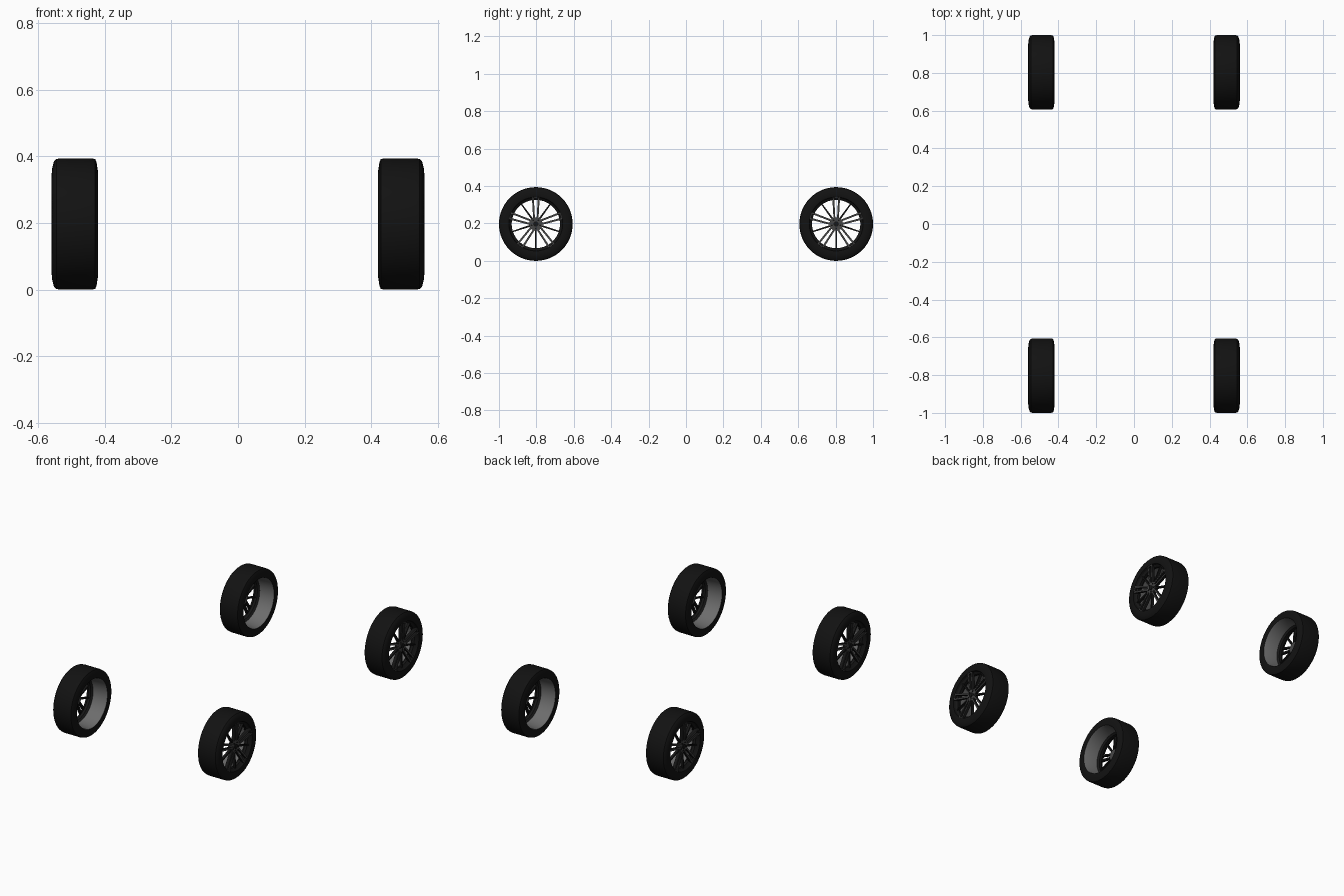
import bpy, bmesh, math
from mathutils import Matrix, Vector

if "Cube" in bpy.data.objects:
    bpy.data.objects.remove(bpy.data.objects["Cube"])

R = 0.197          # wheel radius
YC = 0.803         # axle distance from the middle
SEG = 64


def mat(name, v):
    m = bpy.data.materials.new(name)
    m.diffuse_color = (v, v, v, 1)
    m.use_nodes = True
    m.node_tree.nodes["Principled BSDF"].inputs["Base Color"].default_value = m.diffuse_color
    return m


RUBBER = mat("tyre black", 0.006)
BARREL = mat("barrel grey", 0.15)
FACE = mat("spoke grey", 0.06)
DARK = mat("rim black", 0.008)


def lathe(bm, profile, mats=None, seg=SEG):
    # spin (x, r) points about the x axis
    rings = []
    for x, r in profile:
        rings.append([bm.verts.new((x, r * math.cos(2 * math.pi * k / seg),
                                    r * math.sin(2 * math.pi * k / seg))) for k in range(seg)])
    for i in range(len(rings) - 1):
        a, b = rings[i], rings[i + 1]
        for k in range(seg):
            n = (k + 1) % seg
            f = bm.faces.new((a[k], b[k], b[n], a[n]))
            f.material_index = mats[i] if mats else 0
    return rings


def bar(bm, ang, r0, r1, o0, o1, w0, w1, x0, x1, depth, front):
    # tapered spoke; o = sideways offset, x = front plane, at hub and tip
    u = Vector((0, math.cos(ang), math.sin(ang)))
    v = Vector((0, -math.sin(ang), math.cos(ang)))
    vs = []
    for r, o, w, x in ((r0, o0, w0, x0), (r1, o1, w1, x1)):
        for s, d in ((-1, 0), (1, 0), (1, depth), (-1, depth)):
            p = u * r + v * (o + s * w / 2)
            p.x = x - d
            vs.append(bm.verts.new(p))
    for j, q in enumerate(((0, 1, 5, 4), (1, 2, 6, 5), (2, 3, 7, 6), (3, 0, 4, 7),
                           (3, 2, 1, 0), (4, 5, 6, 7))):
        f = bm.faces.new([vs[i] for i in q])
        f.material_index = front if j == 0 else 1


def disc(bm, r, x, depth, y=0, z=0, seg=24, m=0):
    # short cylinder facing along x
    M = Matrix.Translation((x - depth / 2, y, z)) @ Matrix.Rotation(math.pi / 2, 4, 'Y')
    res = bmesh.ops.create_cone(bm, cap_ends=True, segments=seg, radius1=r, radius2=r,
                                depth=depth, matrix=M)
    for f in {f for v in res["verts"] for f in v.link_faces}:
        f.material_index = m


def place(bm, name, mats):
    # one copy for each of the four wheel positions
    for sx, side in ((1, "right"), (-1, "left")):
        for sy, end in ((-1, "front"), (1, "rear")):
            b = bm.copy()
            b.transform(Matrix.Diagonal((sx, 1, 1, 1)))
            if sx < 0:
                bmesh.ops.reverse_faces(b, faces=b.faces[:])
            b.transform(Matrix.Translation((0, sy * YC, R)))
            me = bpy.data.meshes.new(name)
            b.to_mesh(me)
            b.free()
            for m in mats:
                me.materials.append(m)
            me.polygons.foreach_set("use_smooth", [True] * len(me.polygons))
            me.set_sharp_from_angle(angle=math.radians(30))
            bpy.context.collection.objects.link(
                bpy.data.objects.new(f"{end}_{side}_{name}", me))
    bm.free()


# tyre: outer sidewall, tread, inner sidewall
bm = bmesh.new()
lathe(bm, [(0.547, 0.140), (0.558, 0.144), (0.560, 0.150), (0.558, 0.170), (0.553, 0.188),
           (0.546, 0.195), (0.535, R), (0.440, R), (0.429, 0.195), (0.425, 0.185),
           (0.421, 0.160), (0.422, 0.147)])
place(bm, "tyre", [RUBBER])

# rim: grey barrel inside, dark lip outside
bm = bmesh.new()
lathe(bm, [(0.422, 0.147), (0.428, 0.144), (0.512, 0.138), (0.522, 0.129), (0.538, 0.129),
           (0.547, 0.140)], [0, 0, 1, 1, 1])
place(bm, "rim", [BARREL, DARK])

# spokes: five pairs with a thin dark spoke between each
bm = bmesh.new()
for k in range(5):
    a = math.pi / 2 + k * 2 * math.pi / 5
    for s in (-1, 1):
        bar(bm, a, 0.022, 0.146, s * 0.009, s * 0.016, 0.010, 0.010, 0.546, 0.557, 0.018, 0)
    bar(bm, a, 0.138, 0.146, 0, 0, 0.030, 0.034, 0.556, 0.557, 0.012, 0)
    bar(bm, a + math.pi / 5, 0.022, 0.134, 0, 0, 0.010, 0.007, 0.542, 0.546, 0.016, 1)
bmesh.ops.recalc_face_normals(bm, faces=bm.faces[:])
place(bm, "spokes", [FACE, DARK])

# hub with centre cap and wheel nuts
bm = bmesh.new()
disc(bm, 0.036, 0.546, 0.025)
disc(bm, 0.014, 0.551, 0.010, m=1)
for k in range(5):
    a = math.pi / 2 + (k + 0.5) * 2 * math.pi / 5
    disc(bm, 0.005, 0.549, 0.008, 0.024 * math.cos(a), 0.024 * math.sin(a), 6, 1)
bmesh.ops.recalc_face_normals(bm, faces=bm.faces[:])
place(bm, "hub", [FACE, DARK])
